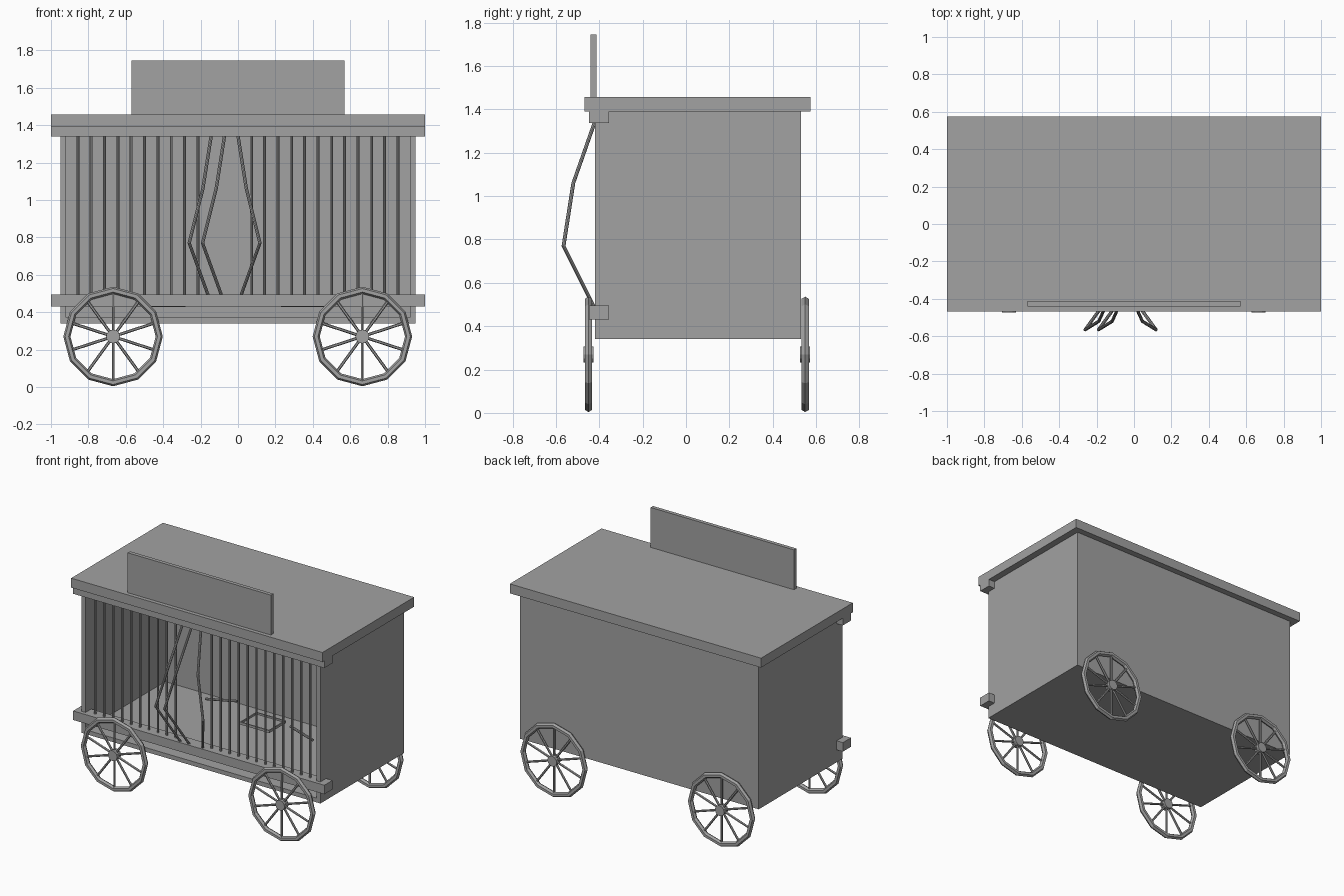
import bpy, bmesh, math
from mathutils import Vector, Matrix

if "Cube" in bpy.data.objects:
    bpy.data.objects.remove(bpy.data.objects["Cube"])

grey = bpy.data.materials.new("wagon_grey")
grey.diffuse_color = (0.36, 0.36, 0.36, 1)
grey.use_nodes = True
grey.node_tree.nodes["Principled BSDF"].inputs["Base Color"].default_value = grey.diffuse_color


def finish(name, bm):
    bmesh.ops.recalc_face_normals(bm, faces=bm.faces)
    mesh = bpy.data.meshes.new(name)
    bm.to_mesh(mesh)
    bm.free()
    mesh.materials.append(grey)
    obj = bpy.data.objects.new(name, mesh)
    bpy.context.collection.objects.link(obj)
    return obj


def box_bm(lo, hi):
    bm = bmesh.new()
    lo, hi = Vector(lo), Vector(hi)
    size = Matrix.Diagonal((hi - lo).to_4d())
    size[3][3] = 1
    bmesh.ops.create_cube(bm, size=1, matrix=Matrix.Translation((lo + hi) / 2) @ size)
    return bm


def box(name, lo, hi):
    return finish(name, box_bm(lo, hi))


def add_rod(bm, a, b, r, sides=8):
    a, b = Vector(a), Vector(b)
    turn = (b - a).to_track_quat('Z', 'Y').to_matrix().to_4x4()
    bmesh.ops.create_cone(bm, cap_ends=True, segments=sides, radius1=r, radius2=r,
                          depth=(b - a).length, matrix=Matrix.Translation((a + b) / 2) @ turn)


def add_bent_rod(bm, points, r, sides=8):
    # Swept rings give clean mitred bends
    rings = []
    for p in points:
        rings.append([bm.verts.new((p[0] + r * math.cos(t), p[1] + r * math.sin(t), p[2]))
                      for t in (2 * math.pi * i / sides for i in range(sides))])
    for lo, hi in zip(rings, rings[1:]):
        for i in range(sides):
            j = (i + 1) % sides
            bm.faces.new((lo[i], lo[j], hi[j], hi[i]))
    bm.faces.new(rings[0])
    bm.faces.new(rings[-1])


def hollow(bm, normal, rim, depth):
    # Sink one side of a box inward, leaving a rim
    n = Vector(normal)
    bm.normal_update()
    face = next(f for f in bm.faces if f.normal.dot(n) > 0.9)
    bmesh.ops.inset_individual(bm, faces=[face], thickness=rim)
    inner = bmesh.ops.extrude_discrete_faces(bm, faces=[face])["faces"][0]
    bmesh.ops.translate(bm, verts=inner.verts, vec=-n * depth)


# Cage body, open at the front with a thicker floor
bm = box_bm((-0.95, -0.42, 0.34), (0.95, 0.53, 1.39))
hollow(bm, (0, -1, 0), 0.043, 0.907)
for v in bm.verts:
    if abs(v.co.z - 0.383) < 0.005:
        v.co.z = 0.43
finish("cage_body", bm)

# Roof, sign board and front beams
box("roof", (-1, -0.468, 1.39), (1, 0.575, 1.458))
box("sign_board", (-0.57, -0.44, 1.458), (0.57, -0.413, 1.745))
box("upper_beam", (-1, -0.447, 1.338), (1, -0.355, 1.392))
box("lower_beam", (-1, -0.447, 0.43), (1, -0.355, 0.495))

# Straight cage bars, with a gap where three are bent
bars = bmesh.new()
bent = bmesh.new()
for i in range(25):
    x = -0.856 + i * 0.0713
    if i not in (10, 11, 12):
        add_rod(bars, (x, -0.40, 0.46), (x, -0.40, 1.37), 0.008)
        continue
    side = 1 if i == 12 else -1
    foot = x + 0.02 if i == 12 else x - 0.02
    add_bent_rod(bent, [(foot - side * 0.01, -0.41, 0.46), (foot, -0.43, 0.50),
                        (x + side * 0.118, -0.565, 0.77),
                        (x + side * 0.045, -0.52, 1.06),
                        (x, -0.42, 1.345)], 0.009)
finish("cage_bars", bars)
finish("bent_bars", bent)

# Shallow tray and loose rods on the cage floor
bm = box_bm((-0.07, 0.12, 0.43), (0.165, 0.31, 0.448))
hollow(bm, (0, 0, 1), 0.012, 0.012)
finish("floor_tray", bm)
bm = bmesh.new()
add_rod(bm, (-0.47, 0.30, 0.438), (-0.28, 0.39, 0.438), 0.009)
add_rod(bm, (0.23, 0.27, 0.438), (0.47, 0.18, 0.438), 0.009)
finish("loose_rods", bm)


def wheel(name, cx, cy, cz=0.27):
    bm = bmesh.new()
    # Twelve-sided rim with a six-sided section
    major, minor, n, m = 0.247, 0.019, 12, 6
    rings = []
    for i in range(n):
        a = 2 * math.pi * i / n
        ring = []
        for k in range(m):
            b = 2 * math.pi * k / m
            r = major + minor * math.cos(b)
            ring.append(bm.verts.new((r * math.cos(a), minor * math.sin(b), r * math.sin(a))))
        rings.append(ring)
    for i in range(n):
        p, q = rings[i], rings[(i + 1) % n]
        for k in range(m):
            j = (k + 1) % m
            bm.faces.new((p[k], p[j], q[j], q[k]))
    # Hub and ten spokes
    add_rod(bm, (0, -0.023, 0), (0, 0.023, 0), 0.037, 12)
    for i in range(10):
        a = math.pi / 2 + 2 * math.pi * i / 10
        d = Vector((math.cos(a), 0, math.sin(a)))
        add_rod(bm, d * 0.02, d * 0.238, 0.008, 6)
    finish(name, bm).location = (cx, cy, cz)


for end, y in (("front", -0.45), ("back", 0.55)):
    for side, x in (("left", -0.668), ("right", 0.665)):
        wheel(f"{end}_{side}_wheel", x, y)
